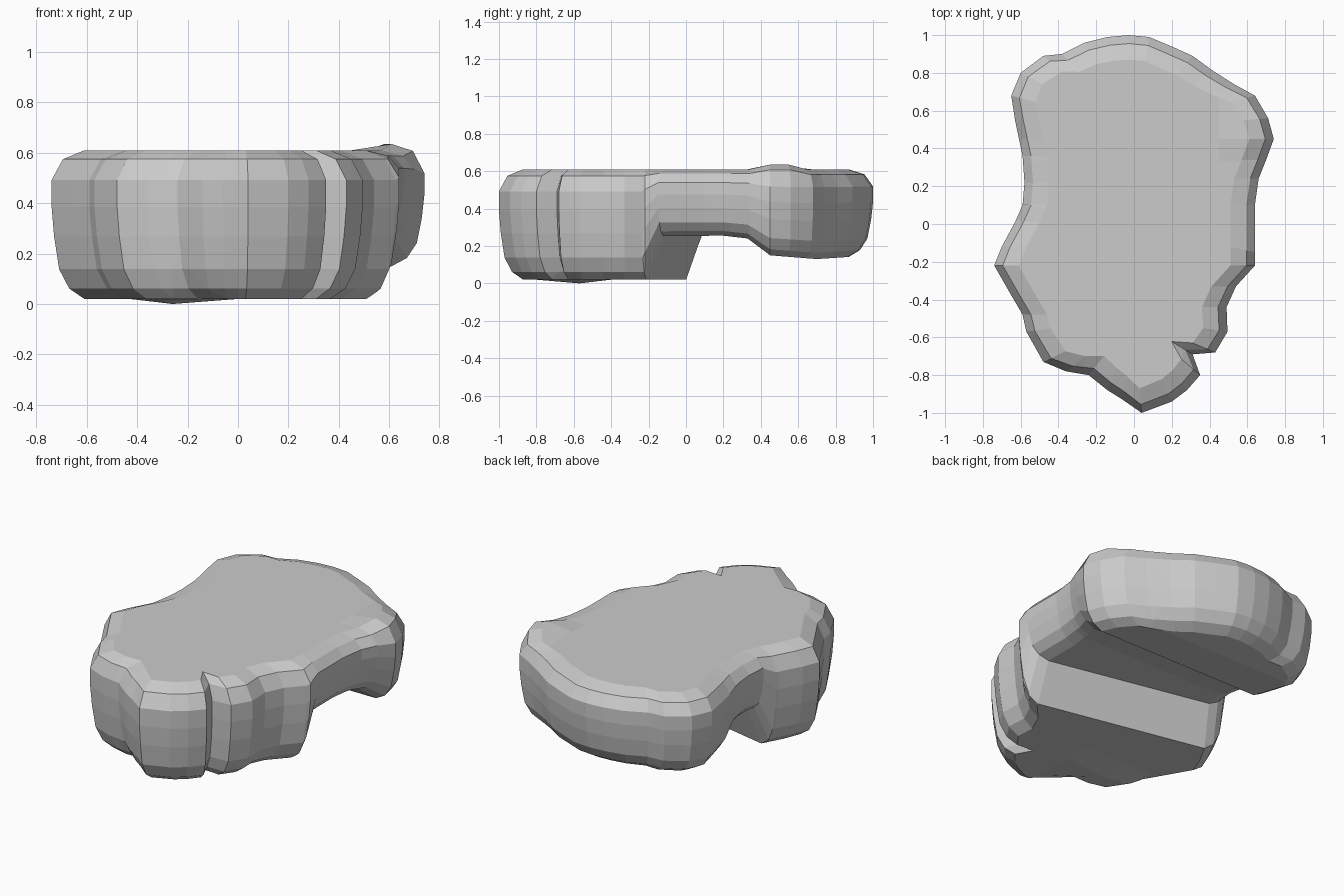
import bpy, bmesh
from mathutils import Vector

if "Cube" in bpy.data.objects:
    bpy.data.objects.remove(bpy.data.objects["Cube"])

# Plan outline of the boulder slab, anticlockwise from the front tip
outline = [(0.04, -1.0), (0.2, -0.94), (0.28, -0.88), (0.35, -0.8), (0.31, -0.69),
           (0.43, -0.68), (0.495, -0.57), (0.49, -0.44), (0.54, -0.33), (0.64, -0.22),
           (0.64, -0.05), (0.64, 0.1), (0.66, 0.24), (0.7, 0.34), (0.74, 0.45),
           (0.71, 0.56), (0.64, 0.68), (0.53, 0.74), (0.42, 0.81), (0.31, 0.89),
           (0.2, 0.94), (0.08, 0.99), (-0.03, 1.0), (-0.14, 0.99), (-0.26, 0.96),
           (-0.38, 0.9), (-0.48, 0.89), (-0.6, 0.8), (-0.65, 0.68), (-0.63, 0.55),
           (-0.59, 0.36), (-0.58, 0.22), (-0.59, 0.1), (-0.63, 0.01), (-0.7, -0.12),
           (-0.74, -0.22), (-0.66, -0.36), (-0.59, -0.48), (-0.57, -0.57), (-0.48, -0.73),
           (-0.36, -0.78), (-0.24, -0.8), (-0.14, -0.88), (-0.06, -0.93)]
# Side rings: height fraction, inset
levels = [(0, 0.13), (0.07, 0.07), (0.2, 0.03), (0.42, 0.01), (0.62, 0.0),
          (0.8, 0.0), (0.94, 0.045), (1, 0.13)]
TOP = 0.61


def lerp_table(v, table):
    for (a, za), (b, zb) in zip(table, table[1:]):
        if v <= b:
            return za + (zb - za) * max(0, (v - a) / (b - a))
    return table[-1][1]


def underside(x, y):
    # Front foot, diagonal wall, arch recess, shallow rear pad
    high = lerp_table(y, [(-1, 0.25), (0.2, 0.255), (0.33, 0.24), (0.45, 0.15),
                          (0.7, 0.13), (1, 0.15)])
    s = y + 0.055 + 0.21 * x
    return lerp_table(s, [(-0.05, 0.02), (0.04, high)])


bm = bmesh.new()
rings = []
for u, inset in levels:
    ring = []
    for x, y in outline:
        d = Vector((0.0, max(-0.5, min(0.5, y)))) - Vector((x, y))
        p = Vector((x, y)) + d.normalized() * inset
        ring.append(bm.verts.new((p.x, p.y, u)))
    rings.append(ring)
n = len(outline)
for a, b in zip(rings, rings[1:]):
    for i in range(n):
        j = (i + 1) % n
        bm.faces.new((a[i], a[j], b[j], b[i]))
bm.faces.new(rings[-1])
bm.faces.new(rings[0][::-1])

# Cut lines that let the underside fold
cuts = [((0, -0.105, 0), (0.21, 1, 0)), ((0, -0.015, 0), (0.21, 1, 0))]
cuts += [((0, y, 0), (0, 1, 0)) for y in (-0.8, -0.57, -0.4, 0.2, 0.33, 0.45, 0.7, 0.82)]
cuts += [((x, 0, 0), (1, 0, 0)) for x in (-0.45, -0.26, 0, 0.26, 0.45)]
for co, no in cuts:
    bmesh.ops.bisect_plane(bm, geom=bm.verts[:] + bm.edges[:] + bm.faces[:],
                           dist=0.004, plane_co=co, plane_no=no)

# Map height fractions between underside and flat top
for v in bm.verts:
    x, y, u = v.co
    low = underside(x, y)
    v.co.z = low + u * (TOP - low)
    if u < 0.01 and (Vector((x, y)) - Vector((-0.26, -0.57))).length < 0.03:
        v.co.z = 0.0
    if u > 0.9 and (Vector((x, y)) - Vector((0.6, 0.5))).length < 0.13:
        v.co.z += 0.025

bmesh.ops.recalc_face_normals(bm, faces=bm.faces[:])
mesh = bpy.data.meshes.new("rock_slab")
bm.to_mesh(mesh)
bm.free()
bpy.context.collection.objects.link(bpy.data.objects.new("rock_slab", mesh))
